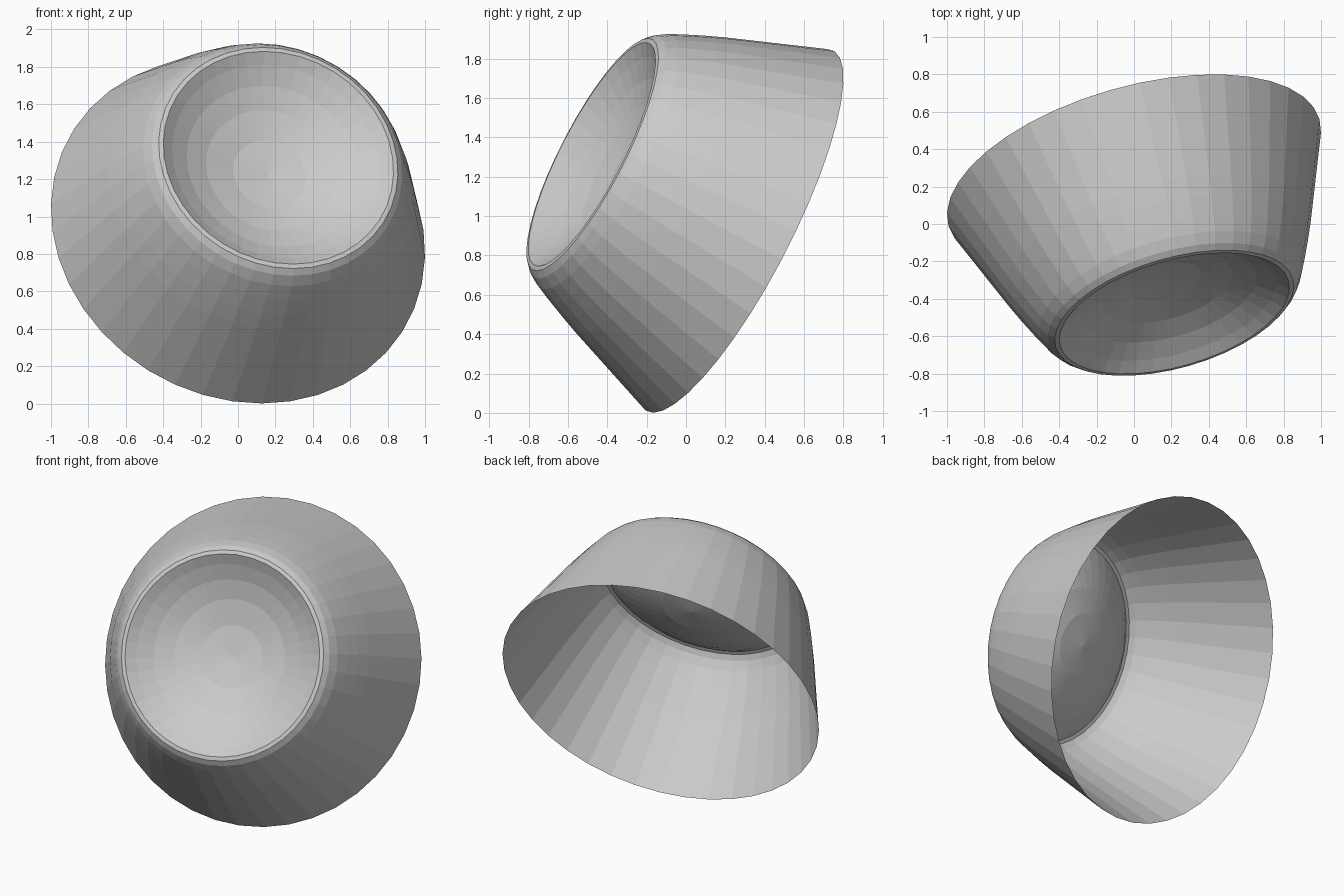
import bpy, bmesh, math
from mathutils import Vector

cube = bpy.data.objects.get("Cube")
if cube:
    bpy.data.objects.remove(cube, do_unlink=True)

SIDES = 40
RIM_CENTRE = Vector((0, 0.275, 0.925))
AXIS = Vector((0.247, -0.861, 0.445)).normalized()

# Radius and distance along the axis, from the open rim over the lip into the dish
PROFILE = [(1.032, 0), (0.845, 0.51), (0.805, 0.61), (0.762, 0.71), (0.725, 0.79),
           (0.69, 0.845), (0.66, 0.872), (0.635, 0.875), (0.575, 0.83),
           (0.48, 0.772), (0.36, 0.72), (0.2, 0.678)]
DISH_DEPTH = 0.66

grey = bpy.data.materials.new("plain_grey")
grey.use_nodes = True
colour = (0.6, 0.6, 0.6, 1)
grey.diffuse_color = colour
grey.node_tree.nodes["Principled BSDF"].inputs["Base Color"].default_value = colour

# Rings of the thin shell
bm = bmesh.new()
rings = []
for radius, height in PROFILE:
    ring = []
    for i in range(SIDES):
        a = math.tau * i / SIDES
        ring.append(bm.verts.new((radius * math.cos(a), radius * math.sin(a), height)))
    rings.append(ring)

# Wall, rounded lip and hollow dish
for low, high in zip(rings, rings[1:]):
    for i in range(SIDES):
        j = (i + 1) % SIDES
        bm.faces.new((low[i], low[j], high[j], high[i]))

# Middle of the dish
middle = bm.verts.new((0, 0, DISH_DEPTH))
for i in range(SIDES):
    bm.faces.new((rings[-1][i], rings[-1][(i + 1) % SIDES], middle))

mesh = bpy.data.meshes.new("tilted_cup")
bm.to_mesh(mesh)
bm.free()
mesh.materials.append(grey)

# Tilt the cup so its dished base points forward and up
cup = bpy.data.objects.new("tilted_cup", mesh)
bpy.context.collection.objects.link(cup)
cup.location = RIM_CENTRE
cup.rotation_euler = AXIS.to_track_quat("Z", "Y").to_euler()
